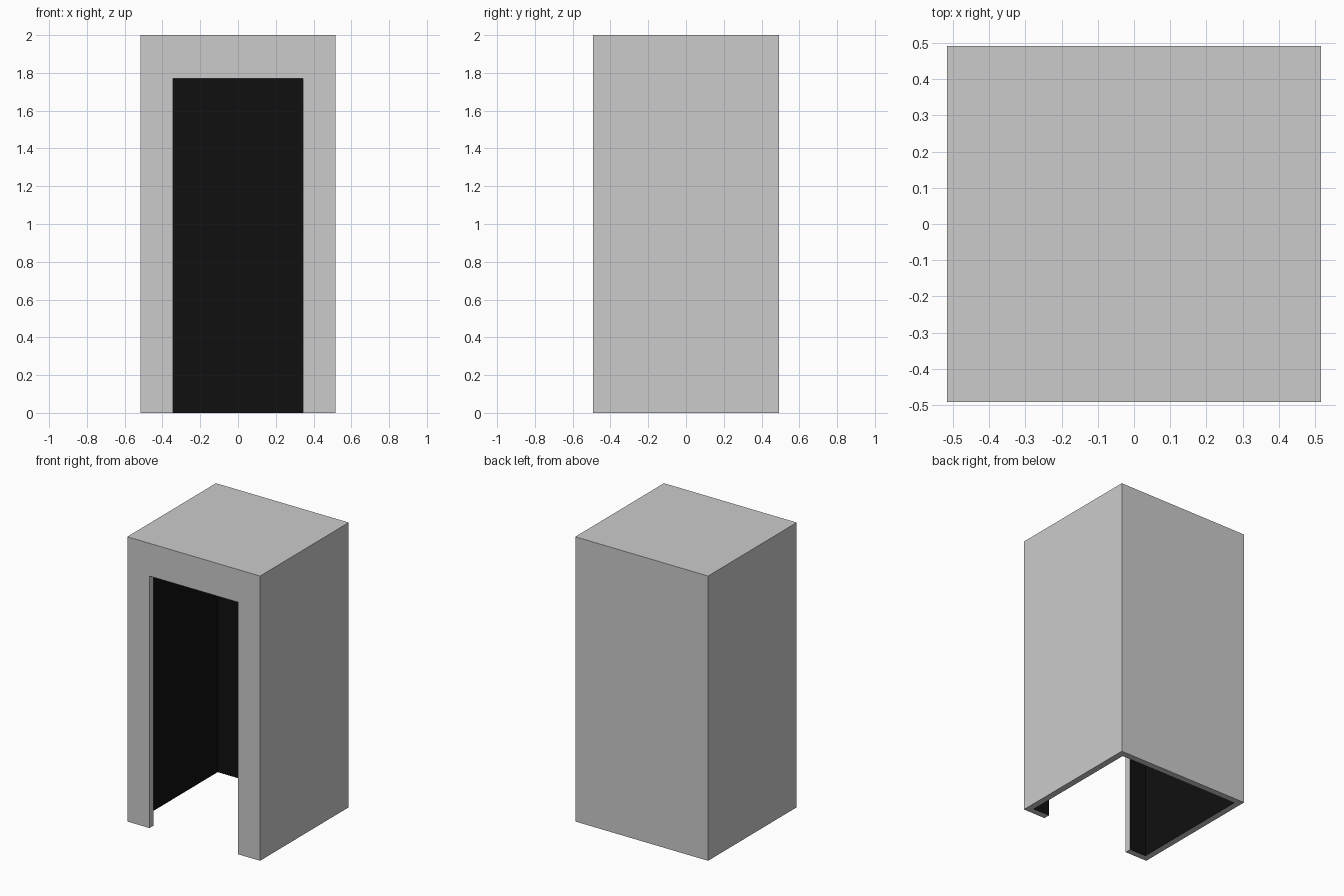
import bpy
import bmesh

if "Cube" in bpy.data.objects:
    bpy.data.objects.remove(bpy.data.objects["Cube"])

W, D, H = 0.516, 0.492, 2.0      # half width, half depth, height
DOOR_W, DOOR_H = 0.343, 1.77     # half width and height of the doorway
WALL = 0.045

bm = bmesh.new()


def face(points):
    bm.faces.new([bm.verts.new(p) for p in points])


# Front wall with the doorway notched out of its outline
front = [(-W, 0), (-DOOR_W, 0), (-DOOR_W, DOOR_H), (DOOR_W, DOOR_H),
         (DOOR_W, 0), (W, 0), (W, H), (-W, H)]
face([(x, -D, z) for x, z in front])

# Back wall, side walls and roof; the bottom stays open
face([(W, D, 0), (-W, D, 0), (-W, D, H), (W, D, H)])
face([(W, -D, 0), (W, D, 0), (W, D, H), (W, -D, H)])
face([(-W, D, 0), (-W, -D, 0), (-W, -D, H), (-W, D, H)])
face([(-W, -D, H), (W, -D, H), (W, D, H), (-W, D, H)])
bmesh.ops.remove_doubles(bm, verts=bm.verts, dist=1e-4)

mesh = bpy.data.meshes.new("booth_shell")
bm.to_mesh(mesh)
bm.free()
shell = bpy.data.objects.new("booth_shell", mesh)
bpy.context.collection.objects.link(shell)

# Grey outside and rims, black lining
grey = bpy.data.materials.new("outside_grey")
grey.diffuse_color = (0.8, 0.8, 0.8, 1)
grey.use_nodes = True
grey.node_tree.nodes["Principled BSDF"].inputs["Base Color"].default_value = grey.diffuse_color
black = bpy.data.materials.new("inside_black")
black.diffuse_color = (0.005, 0.005, 0.005, 1)
black.use_nodes = True
black.node_tree.nodes["Principled BSDF"].inputs["Base Color"].default_value = black.diffuse_color
mesh.materials.append(grey)
mesh.materials.append(black)

# Wall thickness grows inwards
solid = shell.modifiers.new("wall_thickness", 'SOLIDIFY')
solid.thickness = WALL
solid.offset = -1
solid.use_even_offset = True
solid.use_quality_normals = True
solid.material_offset = 1
solid.material_offset_rim = 0
